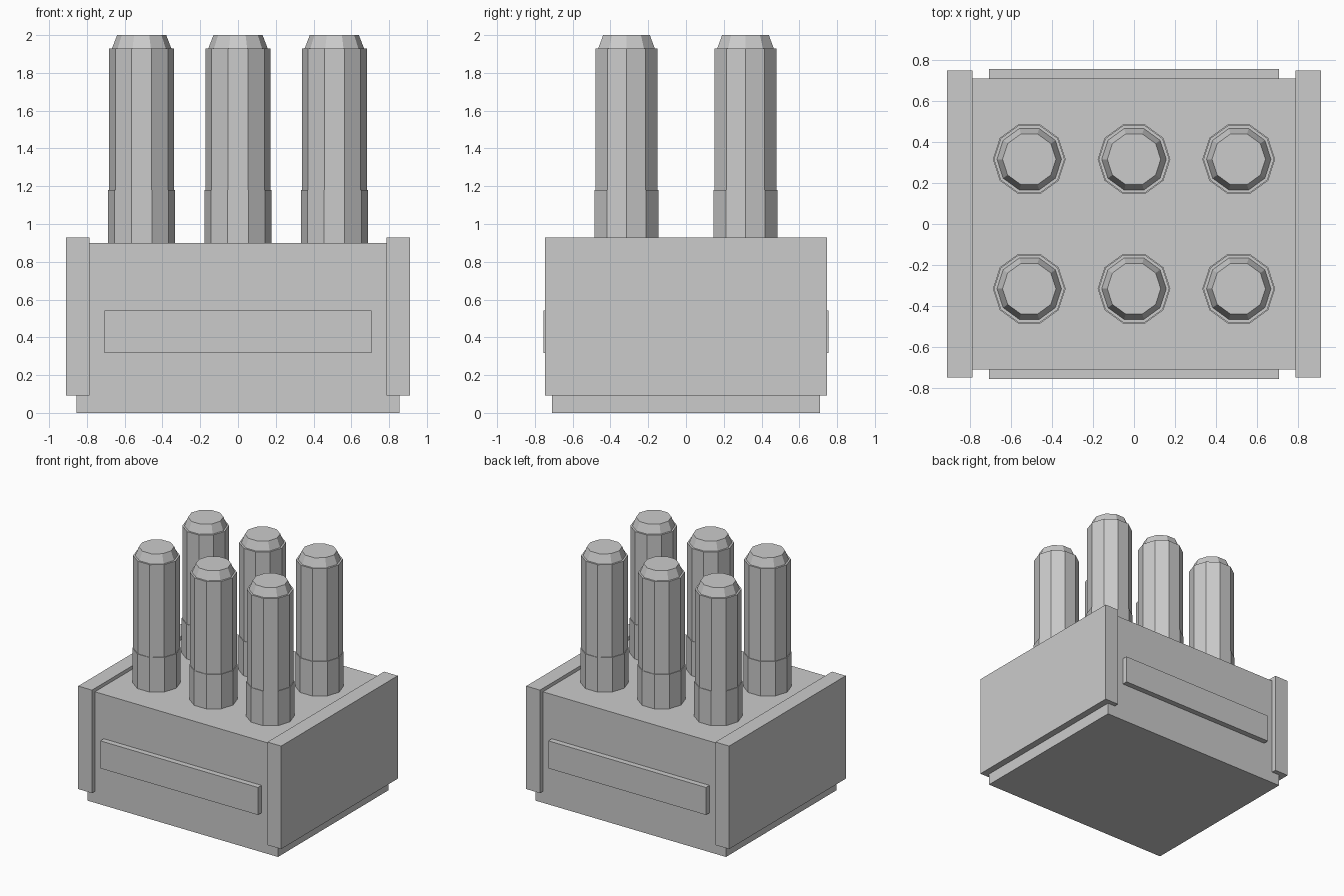
import bpy
import bmesh
from math import cos, sin, tau

cube = bpy.data.objects.get("Cube")
if cube:
    bpy.data.objects.remove(cube, do_unlink=True)

GREY = (0.6, 0.6, 0.6, 1)
grey = bpy.data.materials.new("plain_grey")
grey.use_nodes = True
grey.diffuse_color = GREY
grey.node_tree.nodes["Principled BSDF"].inputs["Base Color"].default_value = GREY


def finish(name, bm, location=(0, 0, 0)):
    bmesh.ops.recalc_face_normals(bm, faces=bm.faces)
    mesh = bpy.data.meshes.new(name)
    bm.to_mesh(mesh)
    bm.free()
    mesh.materials.append(grey)
    obj = bpy.data.objects.new(name, mesh)
    obj.location = location
    bpy.context.collection.objects.link(obj)
    return obj


def box(name, low, high):
    bm = bmesh.new()
    bmesh.ops.create_cube(bm, size=1)
    for v in bm.verts:
        v.co = [(a + b) / 2 + c * (b - a) for a, b, c in zip(low, high, v.co)]
    return finish(name, bm)


def turned(name, profile, location, sides=10):
    """Faceted solid from (radius, height) rings, capped at both ends."""
    bm = bmesh.new()
    rings = [[bm.verts.new((r * cos(tau * i / sides), r * sin(tau * i / sides), z))
              for i in range(sides)] for r, z in profile]
    for a, b in zip(rings, rings[1:]):
        for i in range(sides):
            j = (i + 1) % sides
            bm.faces.new((a[i], a[j], b[j], b[i]))
    bm.faces.new(rings[0])
    bm.faces.new(rings[-1])
    return finish(name, bm, location)


# Main block
box("body", (-0.855, -0.709, 0), (0.855, 0.709, 0.9))

# End plates
box("right_end_plate", (-0.91, -0.747, 0.093), (-0.787, 0.747, 0.928))
box("left_end_plate", (0.787, -0.747, 0.093), (0.91, 0.747, 0.928))

# Raised strips on front and back
box("front_strip", (-0.707, -0.754, 0.318), (0.707, -0.70, 0.541))
box("back_strip", (-0.707, 0.70, 0.318), (0.707, 0.754, 0.541))

# Six pins: collar, shaft, small ledge and tapered tip
pin_profile = [(0.177, 0.88), (0.177, 1.18), (0.172, 1.18),
               (0.172, 1.93), (0.157, 1.93), (0.13, 2.0)]
for row, y in (("front", -0.315), ("back", 0.315)):
    for column, x in (("right", -0.51), ("middle", 0), ("left", 0.51)):
        turned(f"{row}_{column}_pin", pin_profile, (x, y, 0))
